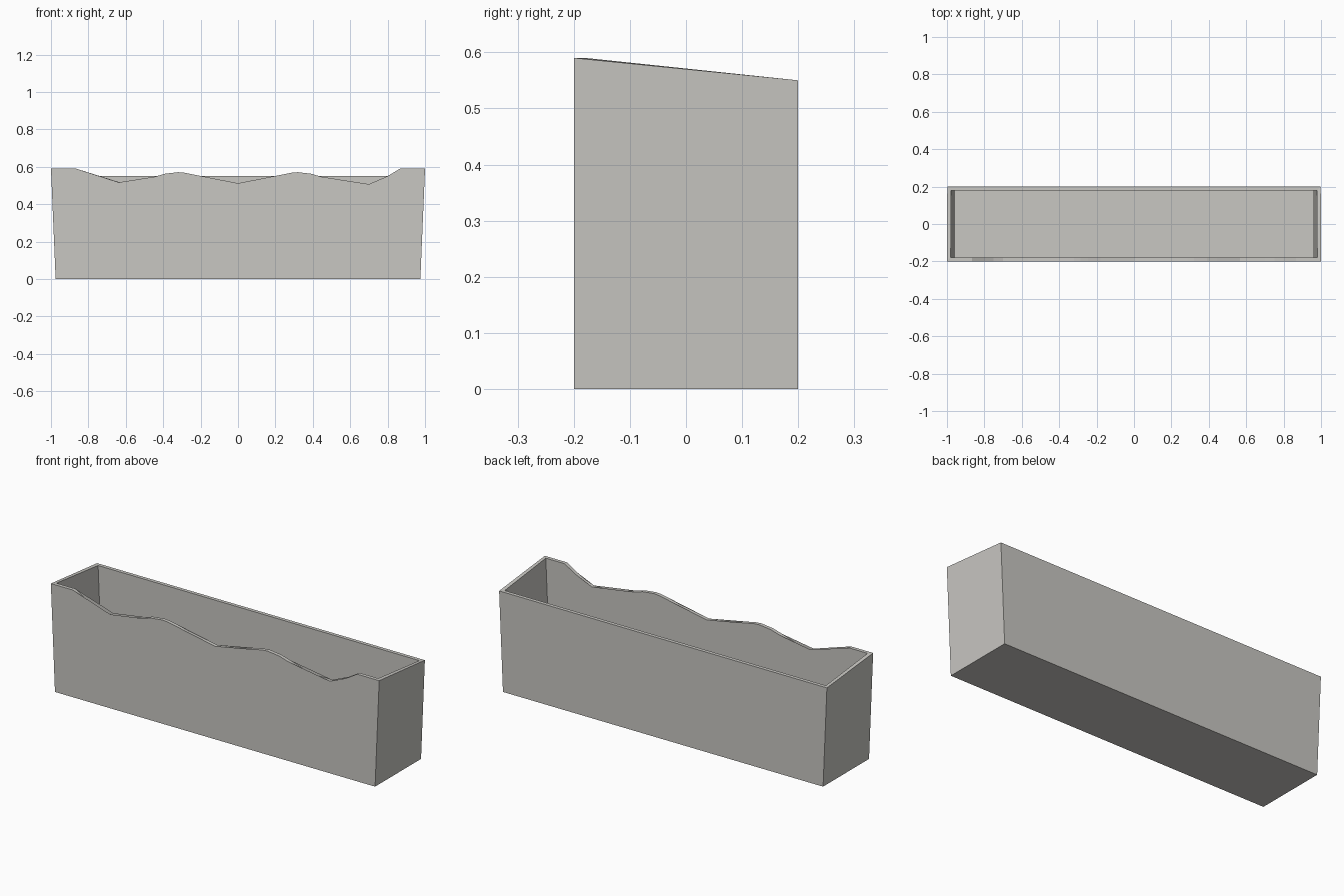
import bpy, bmesh

if "Cube" in bpy.data.objects:
    bpy.data.objects.remove(bpy.data.objects["Cube"])

H, BACK, W, T = 0.59, 0.55, 0.02, 0.02   # front corner height, back height, wall, floor


def half_x(z):
    # the end walls lean outwards
    return 0.975 + 0.025 * z / H


# right half of the wavy front edge, from the middle outwards
half = [(0, 0.512), (0.18, 0.543), (0.246, 0.56), (0.285, 0.568), (0.32, 0.571),
        (0.39, 0.563), (0.444, 0.547), (0.567, 0.507), (0.70, 0.507),
        (0.75, 0.523), (0.80, 0.55), (0.866, H)]
wave = [(-x, z) for x, z in reversed(half[1:])] + half

bm = bmesh.new()


def shell(inset, floor_z):
    """Make one skin of the box; returns its closed rim loop."""
    v = lambda x, y, z: bm.verts.new((x, y, z))
    y = 0.2 - inset
    bx, fx, kx = (half_x(z) - inset for z in (floor_z, H, BACK))
    b = [v(-bx, -y, floor_z), v(bx, -y, floor_z), v(bx, y, floor_z), v(-bx, y, floor_z)]
    front = [v(-fx, -y, H)] + [v(x, -y, z) for x, z in wave] + [v(fx, -y, H)]
    kr, kl = v(kx, y, BACK), v(-kx, y, BACK)
    bm.faces.new(b)
    bm.faces.new([b[0], b[1]] + front[::-1])
    bm.faces.new([b[1], b[2], kr, front[-1]])
    bm.faces.new([b[2], b[3], kl, kr])
    bm.faces.new([b[3], b[0], front[0], kl])
    return front + [kr, kl]


# outer skin, inner skin and the rim joining them
outer, inner = shell(0, 0), shell(W, T)
n = len(outer)
for i in range(n):
    j = (i + 1) % n
    bm.faces.new([outer[i], outer[j], inner[j], inner[i]])
# split the slightly twisted end walls cleanly
bmesh.ops.triangulate(bm, faces=bm.faces[:])
bmesh.ops.recalc_face_normals(bm, faces=bm.faces[:])

mesh = bpy.data.meshes.new("planter_box")
bm.to_mesh(mesh)
bm.free()
box = bpy.data.objects.new("planter_box", mesh)
bpy.context.collection.objects.link(box)

mat = bpy.data.materials.new("warm grey")
mat.diffuse_color = (0.58, 0.57, 0.54, 1)
mat.use_nodes = True
mat.node_tree.nodes["Principled BSDF"].inputs["Base Color"].default_value = mat.diffuse_color
mesh.materials.append(mat)
